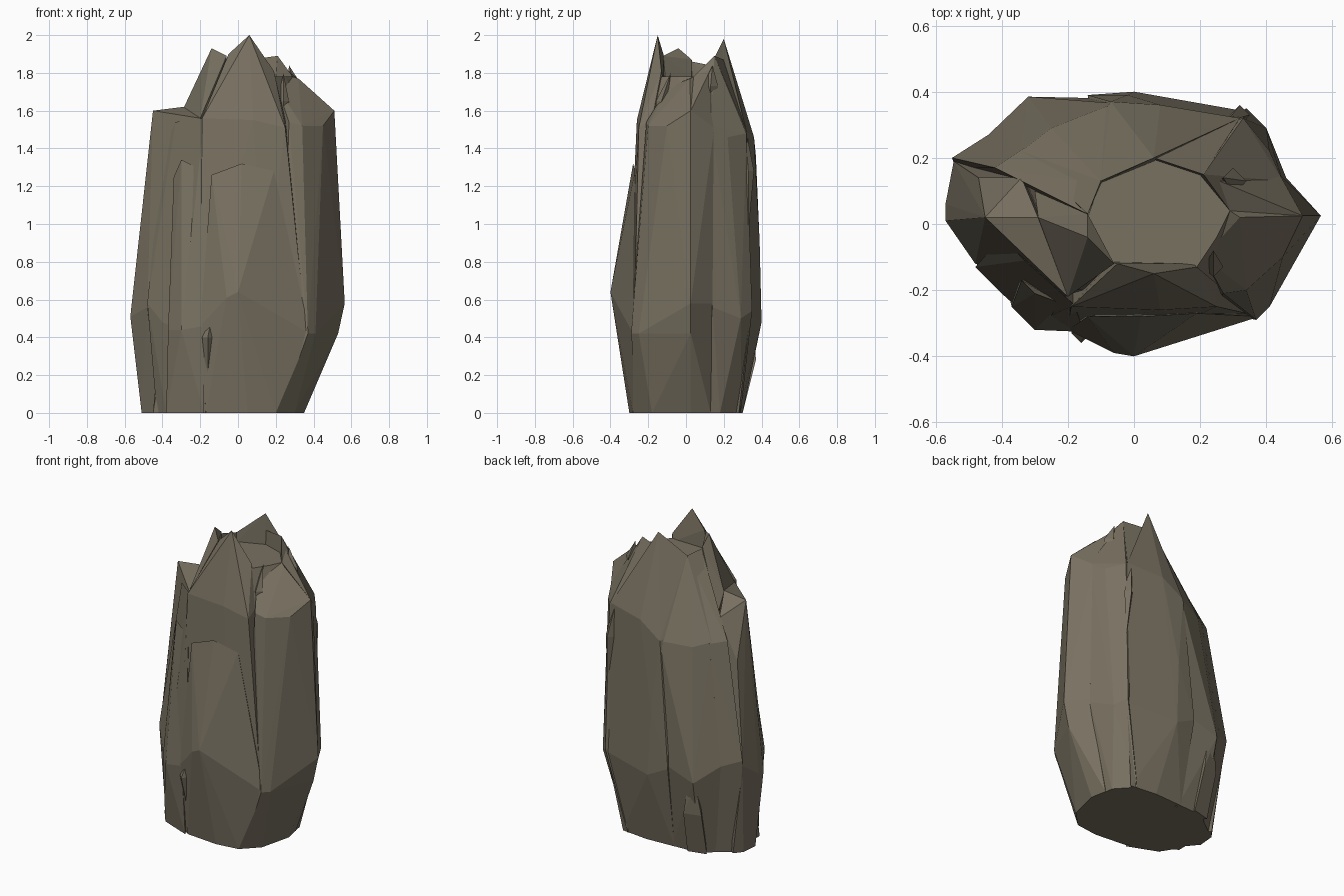
import bpy
import bmesh
from mathutils import Vector

cube = bpy.data.objects.get("Cube")
if cube:
    bpy.data.objects.remove(cube, do_unlink=True)

# One flat stone colour
stone = bpy.data.materials.new("grey_brown_stone")
stone.use_nodes = True
stone_colour = (0.19, 0.165, 0.12, 1)
stone.diffuse_color = stone_colour
shader = next(n for n in stone.node_tree.nodes if n.type == "BSDF_PRINCIPLED")
shader.inputs["Base Color"].default_value = stone_colour
shader.inputs["Roughness"].default_value = 0.9


def chunk(name, **levels):
    """Make a faceted stone block: the hull of its corner points, in hundredths."""
    bm = bmesh.new()
    for corners in levels.values():
        for corner in corners:
            bm.verts.new(Vector(corner) / 100)
    hull = bmesh.ops.convex_hull(bm, input=bm.verts[:])
    loose = {v for v in hull["geom_interior"] + hull["geom_unused"]
             if isinstance(v, bmesh.types.BMVert)}
    bmesh.ops.delete(bm, geom=list(loose), context="VERTS")
    bmesh.ops.dissolve_limit(bm, angle_limit=0.03, verts=bm.verts[:], edges=bm.edges[:])
    bmesh.ops.recalc_face_normals(bm, faces=bm.faces[:])
    mesh = bpy.data.meshes.new(name)
    bm.to_mesh(mesh)
    bm.free()
    mesh.materials.append(stone)
    block = bpy.data.objects.new(name, mesh)
    bpy.context.collection.objects.link(block)
    return block


def splinter(name, low, middle, high, width):
    """Make a thin upright sliver that tapers to a point at both ends."""
    x, y, z = middle
    girdle = [(x - width, y, z), (x + width, y, z),
              (x, y - width, z), (x, y + width, z)]
    return chunk(name, tips=[low, high], girdle=girdle)


# Central body with the level hollow at its top
chunk("core",
      base=[(-45, -12, 0), (-20, -26, 0), (20, -26, 0), (34, 2, 0),
            (25, 26, 0), (-25, 26, 0), (-45, 15, 0)],
      shoulder=[(-19, -20, 154), (25, -20, 150), (38, 2, 155),
                (28, 24, 150), (-6, 30, 145), (-33, 14, 145)],
      hollow=[(-14, 2, 178), (-10, 13, 178), (6, 20, 178), (21, 15, 178),
              (29, 4, 178), (25, -4, 178), (19, -13, 178), (6, -15, 178),
              (-6, -12, 178)])

# Broad front slab rising to the tallest peak, with a swelling below
chunk("front_slab",
      base=[(-17, -28, 0), (5, -30, 0), (20, -28, 0), (28, -20, 0), (-20, -5, 0)],
      belly=[(-20, -31, 48), (36, -27.5, 44), (-21, -29, 62), (14, -30, 70)],
      shoulder=[(-19, -25, 156), (8, -26, 155), (25, -25, 151), (25, -18, 155)],
      crown=[(6, -15, 200), (-5, -12, 190), (19, -13, 181),
             (-7, -11.5, 178), (18, -12, 176)])
chunk("front_swelling",
      base=[(-17, -28, 0), (5, -30, 0), (20, -28, 0), (28, -20, 0)],
      belly=[(-20, -32, 46), (-6, -39, 61), (0, -40, 64), (38, -28, 42)],
      taper=[(-14, -28, 126), (2, -28, 132), (19, -27, 128), (27, -25, 90)])

# Crest on the model's right of the crown
chunk("right_crest",
      foot=[(-29, 2, 161), (-20, -22, 156), (-30, 10, 150), (-16, 4, 150)],
      tip=[(-14, -4, 193), (-14, 3, 187), (-6, -12, 189), (-14, 3, 178),
           (-7, -11, 178)])

# Slab with a sharp outer ridge on the model's left
chunk("outer_left_slab",
      base=[(35, 2.5, 0), (22, -26, 0), (30, -18, 0), (15, 5, 0)],
      belly=[(56.5, 2.5, 58), (53, 2.5, 42), (41, -25, 42), (37, -29, 42),
             (52, 2.5, 85)],
      shoulder=[(51, 2.5, 160), (34, -20, 152), (27, -21, 154), (45, -10, 152)],
      crown=[(29, 4, 178), (32, 2, 177), (26, -4, 174), (21, -10, 172)])

# Back of the outer ridge, and the corner slab behind it
chunk("outer_left_ridge",
      base=[(35, 2.5, 0), (33, 13, 0), (15, 5, 0)],
      belly=[(56.5, 2.5, 58), (53, 2.5, 42), (46, 14, 58), (52, 2.5, 85)],
      shoulder=[(51, 2.5, 160), (44, 15, 151)],
      crown=[(21, 15, 186), (29, 4, 178), (20, 15, 178)])
chunk("rear_left_slab",
      base=[(33, 10, 0), (32, 18, 0), (22, 29, 0), (10, 5, 0)],
      belly=[(46, 14, 56), (40, 29, 50), (34, 35, 54)],
      shoulder=[(45, 13, 152), (41, 22, 146), (33, 32, 148), (20, 28, 152)],
      crown=[(21, 15, 189), (29, 4, 178), (20, 15, 178)])

# Rear slab rising to the second peak, with its lower shoulder crest
chunk("rear_slab",
      base=[(-12, 29, 0), (8, 30, 0), (26, 28, 0), (5, 10, 0)],
      belly=[(-14, 39, 55), (0, 40, 48), (34, 34, 52), (-2, 39, 90)],
      shoulder=[(-7, 37, 136), (8, 36, 146), (32, 32, 149), (-12, 30, 140)],
      crown=[(6, 20, 198), (-10, 13, 184), (6, 19, 178), (-10, 12.5, 178)])
chunk("rear_crest",
      foot=[(8, 35.5, 146), (32, 32, 149), (20, 18, 150), (6, 21, 150)],
      tip=[(6, 20, 187), (13, 18, 187), (21, 15, 189), (6, 19.5, 178),
           (21, 14.5, 178)])

# Pair of slabs at the rear on the model's right, with a groove between
chunk("rear_right_slab",
      base=[(-38, 20, 0), (-30, 28, 0), (-10, 29, 0), (-20, 5, 0)],
      belly=[(-44, 27, 60), (-32, 38.5, 50), (-19, 38, 55), (-9, 38, 58)],
      shoulder=[(-34, 22, 137), (-25, 29, 134), (-6, 36.5, 136)],
      crown=[(-14, 3, 186), (-10, 13, 184), (-10, 12, 176)])
chunk("rear_right_edge",
      base=[(-47, 14, 0), (-36, 22, 0), (-20, 5, 0)],
      belly=[(-55, 20, 64), (-44, 27, 60), (-54, 17, 50)],
      shoulder=[(-42, 17, 138), (-33, 23, 136)],
      crown=[(-14, 3, 184), (-10, 12, 182), (-10, 12, 176)])

# Low flat-topped slab on the model's right
chunk("outer_right_slab",
      base=[(-51, 1, 0), (-50, 12, 0), (-42, -10, 0), (-25, 5, 0), (-46, 17, 0)],
      belly=[(-57, 1, 51), (-57, 6, 51), (-55, 2, 70), (-54.5, 19, 60),
             (-53, 1, 34), (-48, -12, 56)],
      shoulder=[(-45, 2, 160), (-29, 2, 162), (-34, 14, 150), (-47, 14, 125),
                (-20, -22, 156)])

# Stepped columns at the front corner
chunk("front_corner_column",
      base=[(-43, -12, 0), (-38, -20, 0), (-15, -28, 0), (-18, -5, 0)],
      belly=[(-48, -13, 58), (-40, -21, 48), (-30, -30, 44), (-15, -33, 48)],
      shoulder=[(-40, -4, 140), (-33, -11, 154), (-18, -24.5, 156)])
chunk("front_narrow_column",
      base=[(-38, -21, 0), (-18, -29, 0), (-25, -15, 0)],
      belly=[(-37, -25, 44), (-30, -32, 44), (-18, -32.5, 46)],
      shoulder=[(-34, -17, 125), (-30, -21, 134), (-22, -24, 130)])
chunk("rear_low_column",
      base=[(-34, 27, 0), (-22, 30, 0), (-26, 18, 0)],
      belly=[(-35, 34, 28), (-24, 37, 28)],
      shoulder=[(-32, 36, 48), (-27, 36, 50), (-27, 25, 56)])

# Small slivers split from the faces
splinter("front_sliver", (-16, -28, 12), (-16, -33, 40), (-14, -32, 50), 3)
splinter("corner_sliver", (34, 33, 95), (32, 33, 128), (28, 31, 154), 3)
splinter("crown_sliver", (24, -16, 140), (24, -13, 165), (24, -8, 180), 3)
splinter("crown_rear_sliver", (34, 12, 150), (30, 13, 173), (27, 14, 184), 4)
